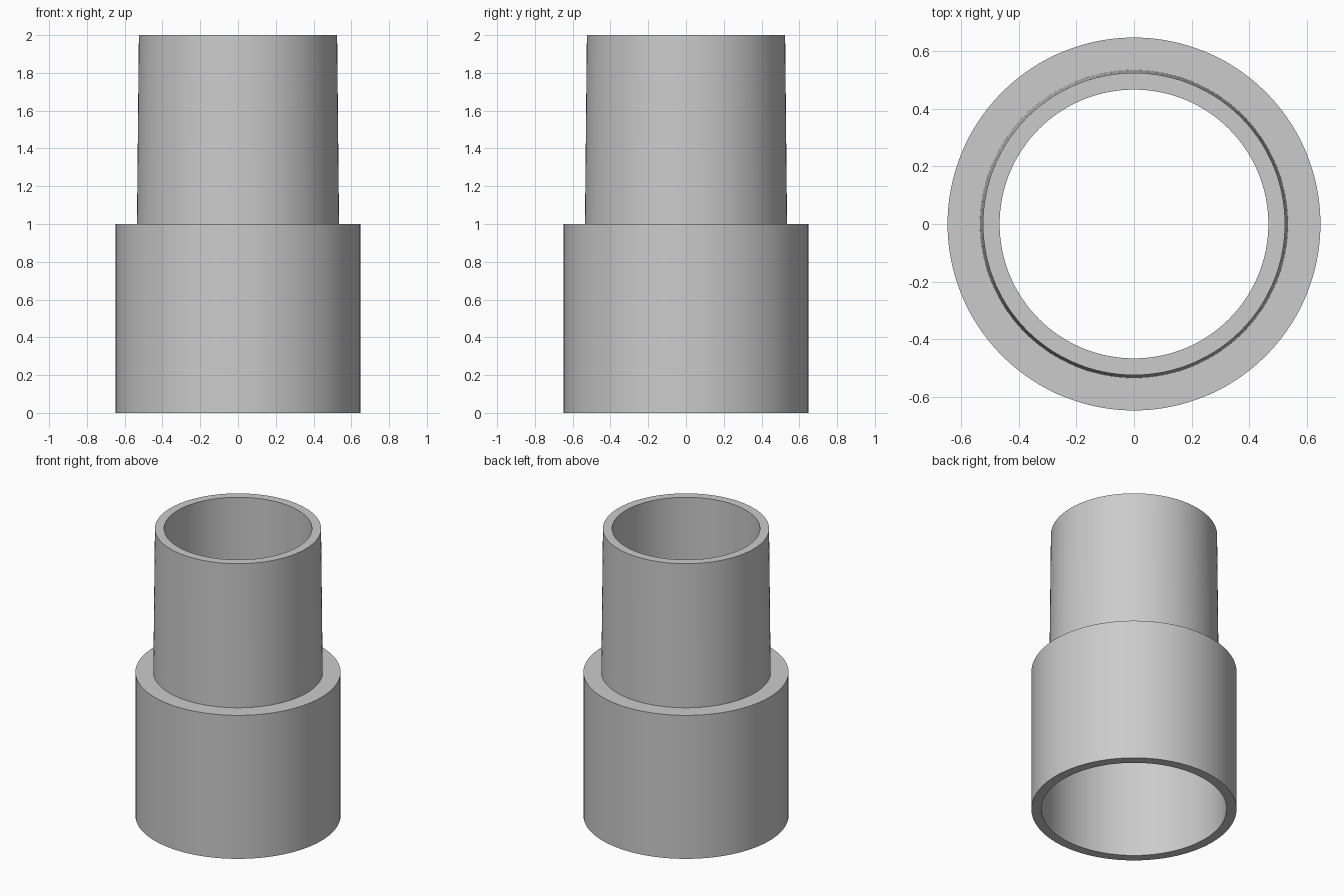
import bpy
import bmesh
from math import cos, sin, tau, radians

cube = bpy.data.objects.get("Cube")
if cube:
    bpy.data.objects.remove(cube, do_unlink=True)

SEGMENTS = 128

grey = bpy.data.materials.new("plain grey")
grey.use_nodes = True
colour = (0.6, 0.6, 0.6, 1)
grey.diffuse_color = colour
grey.node_tree.nodes["Principled BSDF"].inputs["Base Color"].default_value = colour


def lathe(name, profile, material):
    """Revolve a closed (radius, height) profile around the z axis."""
    bm = bmesh.new()
    rings = [[bm.verts.new((r * cos(tau * i / SEGMENTS), r * sin(tau * i / SEGMENTS), z))
              for i in range(SEGMENTS)] for r, z in profile]
    for lower, upper in zip(rings, rings[1:] + rings[:1]):
        for i in range(SEGMENTS):
            j = (i + 1) % SEGMENTS
            bm.faces.new((lower[i], lower[j], upper[j], upper[i]))
    bmesh.ops.recalc_face_normals(bm, faces=bm.faces)
    mesh = bpy.data.meshes.new(name)
    bm.to_mesh(mesh)
    bm.free()
    mesh.materials.append(material)
    obj = bpy.data.objects.new(name, mesh)
    bpy.context.collection.objects.link(obj)
    return obj


# Stepped sleeve: wide socket below, slightly tapered spigot above, bored through
sleeve = lathe("stepped_pipe_adapter", [
    (0.585, 0), (0.648, 0),        # bottom rim
    (0.648, 1), (0.535, 1),        # outer shoulder
    (0.525, 2), (0.467, 2),        # top rim
    (0.467, 0.94), (0.585, 0.94),  # inner stop ledge
], grey)

bpy.ops.object.select_all(action="DESELECT")
sleeve.select_set(True)
bpy.context.view_layer.objects.active = sleeve
bpy.ops.object.shade_smooth_by_angle(angle=radians(30))
